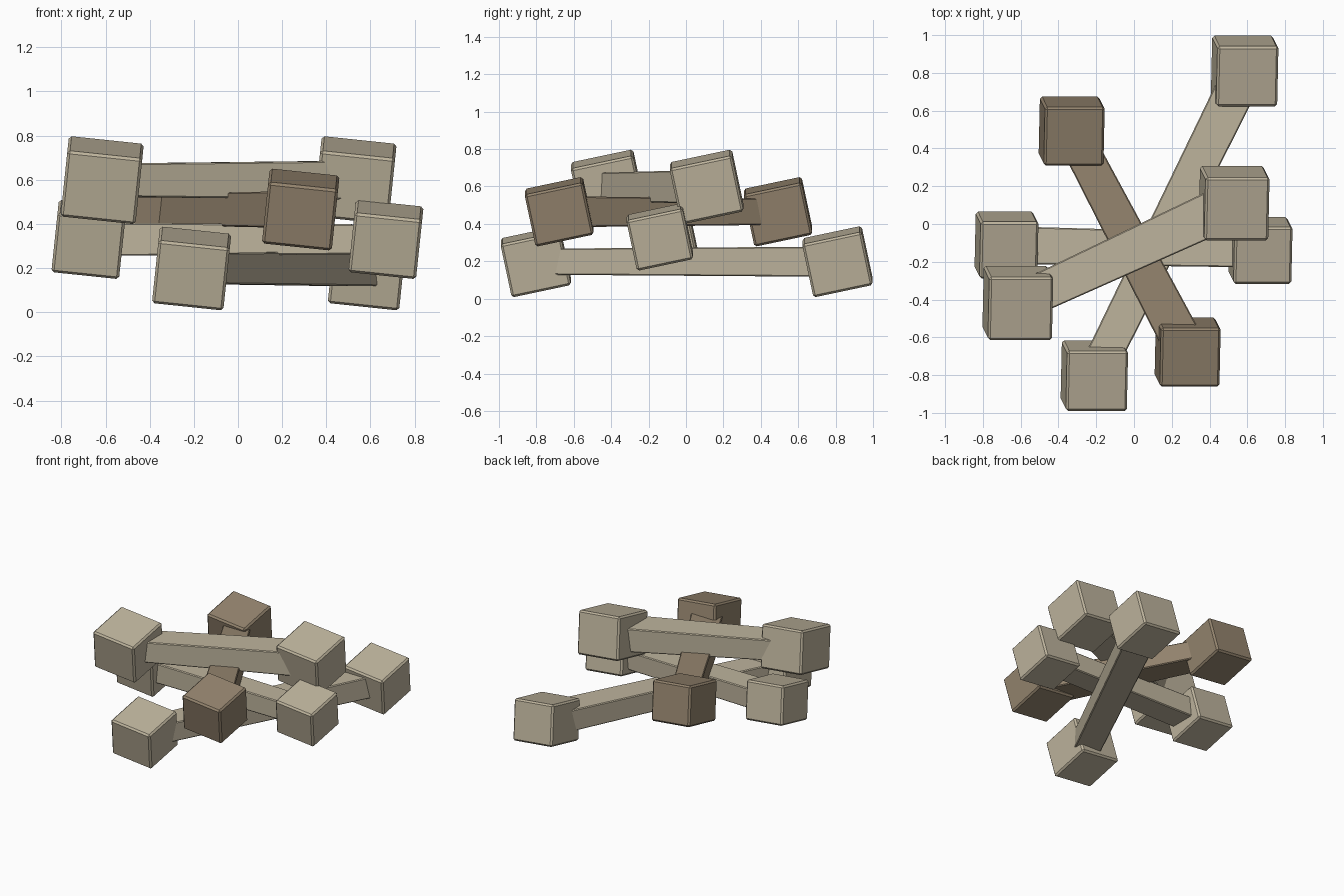
import bpy, bmesh
from math import radians
from mathutils import Vector, Matrix

if "Cube" in bpy.data.objects:
    bpy.data.objects.remove(bpy.data.objects["Cube"])


def material(name, rgb):
    m = bpy.data.materials.new(name)
    m.diffuse_color = (*rgb, 1)
    m.use_nodes = True
    m.node_tree.nodes["Principled BSDF"].inputs["Base Color"].default_value = m.diffuse_color
    return m


BEIGE = material("beige", (0.515, 0.456, 0.337))
BROWN = material("brown", (0.296, 0.231, 0.156))

# All end blocks share one tilt
TILT = Matrix.Rotation(radians(6), 4, 'Y') @ Matrix.Rotation(radians(12), 4, 'X')


def finish(bm, name, mat, matrix, bevel):
    me = bpy.data.meshes.new(name)
    bm.to_mesh(me)
    bm.free()
    me.materials.append(mat)
    ob = bpy.data.objects.new(name, me)
    ob.matrix_world = matrix
    bpy.context.collection.objects.link(ob)
    mod = ob.modifiers.new("edge_chamfer", 'BEVEL')
    mod.width = bevel
    mod.segments = 1
    return ob


def block(name, centre, size, mat):
    """Tilted, slightly flattened cube with chamfered edges."""
    bm = bmesh.new()
    bmesh.ops.create_cube(bm, size=1)
    bmesh.ops.scale(bm, vec=(size, size, size * 0.9), verts=bm.verts)
    finish(bm, name, mat, Matrix.Translation(centre) @ TILT, 0.012)


def bar(name, a, b, width_a, width_b, mat):
    """Level bar between two block centres, tapering in width and height."""
    a, b = Vector(a), Vector(b)
    d = b - a
    bm = bmesh.new()
    bmesh.ops.create_cube(bm, size=1)
    for v in bm.verts:
        w = width_a if v.co.x < 0 else width_b
        v.co = (v.co.x * d.length, v.co.y * w, v.co.z * w * 0.75)
    rot = d.to_track_quat('X', 'Z').to_matrix().to_4x4()
    finish(bm, name, mat, Matrix.Translation((a + b) / 2) @ rot, 0.006)


# name, first block, second block, block size, bar width at each end, colour
pieces = [
    ("lowest", (-0.21, -0.803, 0.198), (0.586, 0.81, 0.198), 0.325, 0.185, 0.215, BEIGE),
    ("second", (-0.675, -0.112, 0.33), (0.67, -0.14, 0.33), 0.308, 0.20, 0.18, BEIGE),
    ("third", (-0.33, 0.492, 0.465), (0.284, -0.678, 0.465), 0.318, 0.185, 0.22, BROWN),
    ("top", (-0.615, -0.418, 0.598), (0.53, 0.11, 0.598), 0.341, 0.20, 0.235, BEIGE),
]
for name, a, b, size, wa, wb, mat in pieces:
    bar(name + "_bar", a, b, wa, wb, mat)
    block(name + "_block_a", a, size, mat)
    block(name + "_block_b", b, size, mat)
